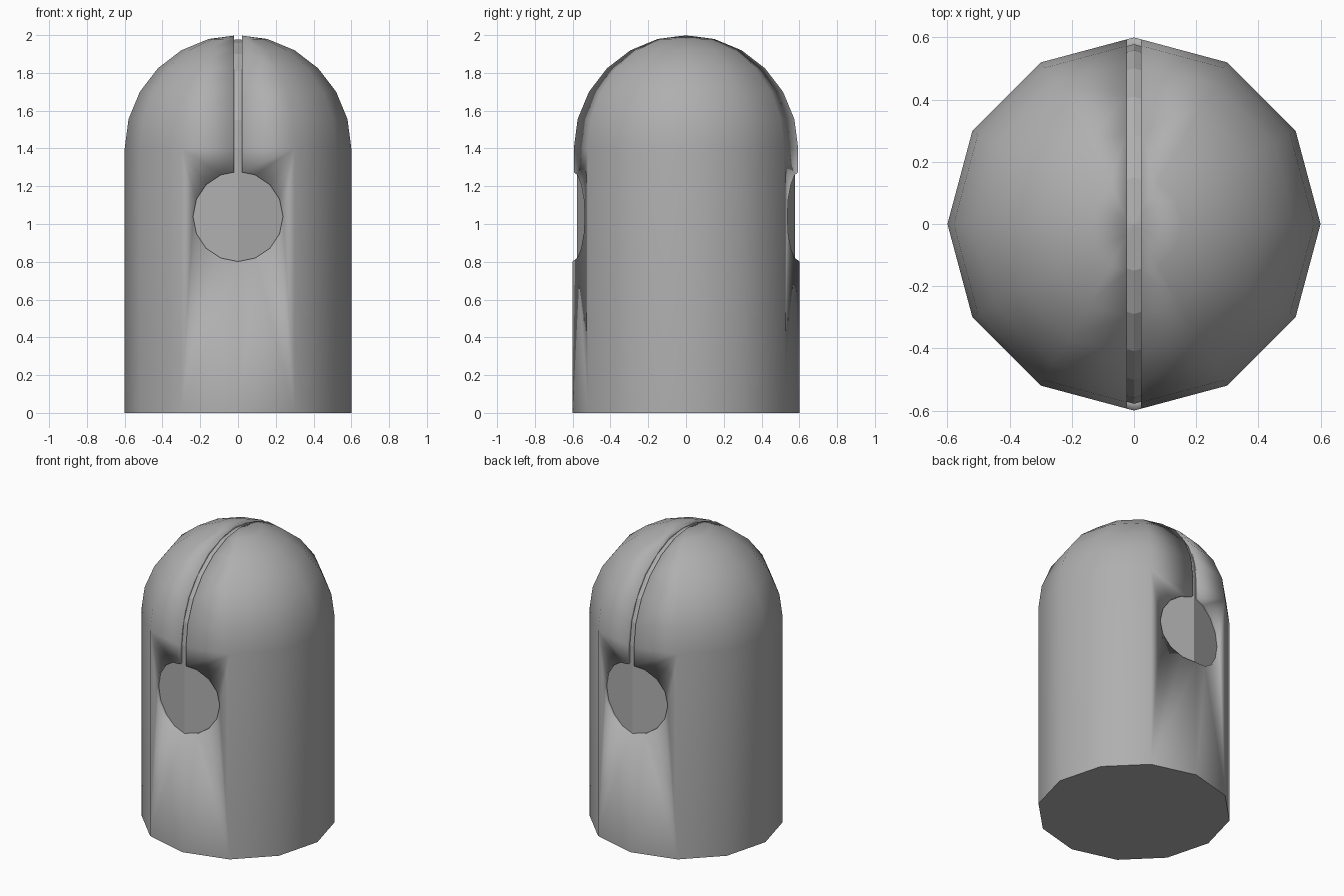
import bpy, bmesh
from math import pi, sin, cos, radians

if "Cube" in bpy.data.objects:
    bpy.data.objects.remove(bpy.data.objects["Cube"])

SIDES = 12


def bullet(name, r, bottom):
    """Twelve-sided column with a dome of radius r centred at z = 1.4."""
    bm = bmesh.new()
    profile = [(r, bottom)] + [(r * cos(radians(15 * i)), 1.4 + r * sin(radians(15 * i)))
                               for i in range(6)]
    rings = [[bm.verts.new((pr * cos(2 * pi * k / SIDES), pr * sin(2 * pi * k / SIDES), z))
              for k in range(SIDES)] for pr, z in profile]
    tip = bm.verts.new((0, 0, 1.4 + r))
    for k in range(SIDES):
        n = (k + 1) % SIDES
        for a, b in zip(rings, rings[1:]):
            bm.faces.new((a[k], a[n], b[n], b[k]))
        bm.faces.new((rings[-1][k], rings[-1][n], tip))
    bm.faces.new(rings[0][::-1])
    bmesh.ops.recalc_face_normals(bm, faces=bm.faces)
    me = bpy.data.meshes.new(name)
    bm.to_mesh(me)
    bm.free()
    ob = bpy.data.objects.new(name, me)
    bpy.context.collection.objects.link(ob)
    return ob


def boolean(target, other, operation):
    """Apply a boolean and remove the helper."""
    mod = target.modifiers.new("cut", 'BOOLEAN')
    mod.operation = operation
    mod.solver = 'EXACT'
    mod.object = other
    bpy.ops.object.select_all(action='DESELECT')
    bpy.context.view_layer.objects.active = target
    target.select_set(True)
    bpy.ops.object.modifier_apply(modifier=mod.name)
    bpy.data.objects.remove(other, do_unlink=True)


# Outer body and the slightly smaller core that forms the recess floors
body = bullet("domed_body", 0.6, 0.0)
core = bullet("recess_core", 0.578, -0.1)

# Round recesses front and back
bpy.ops.mesh.primitive_cylinder_add(vertices=16, radius=0.238, depth=1.6,
                                    location=(0, 0, 1.04), rotation=(pi / 2, 0, 0))
cutter = bpy.context.object
cutter.name = "recess_cutter"

# Narrow groove running over the dome between the recesses
bpy.ops.mesh.primitive_cube_add(size=1, location=(0, 0, 1.62))
slot = bpy.context.object
slot.name = "groove_cutter"
slot.scale = (0.044, 1.5, 1.0)
bpy.context.view_layer.update()

# Smooth outside and recess walls; the core stays flat for flat recess floors
for ob in (body, cutter, slot):
    for poly in ob.data.polygons:
        poly.use_smooth = True
body.data.polygons[-1].use_smooth = False

boolean(cutter, slot, 'UNION')
boolean(cutter, core, 'DIFFERENCE')
boolean(body, cutter, 'DIFFERENCE')

# Mid-grey finish
grey = bpy.data.materials.new("mid_grey")
grey.diffuse_color = (0.43, 0.43, 0.43, 1)
grey.use_nodes = True
grey.node_tree.nodes["Principled BSDF"].inputs["Base Color"].default_value = grey.diffuse_color
body.data.materials.clear()
body.data.materials.append(grey)
